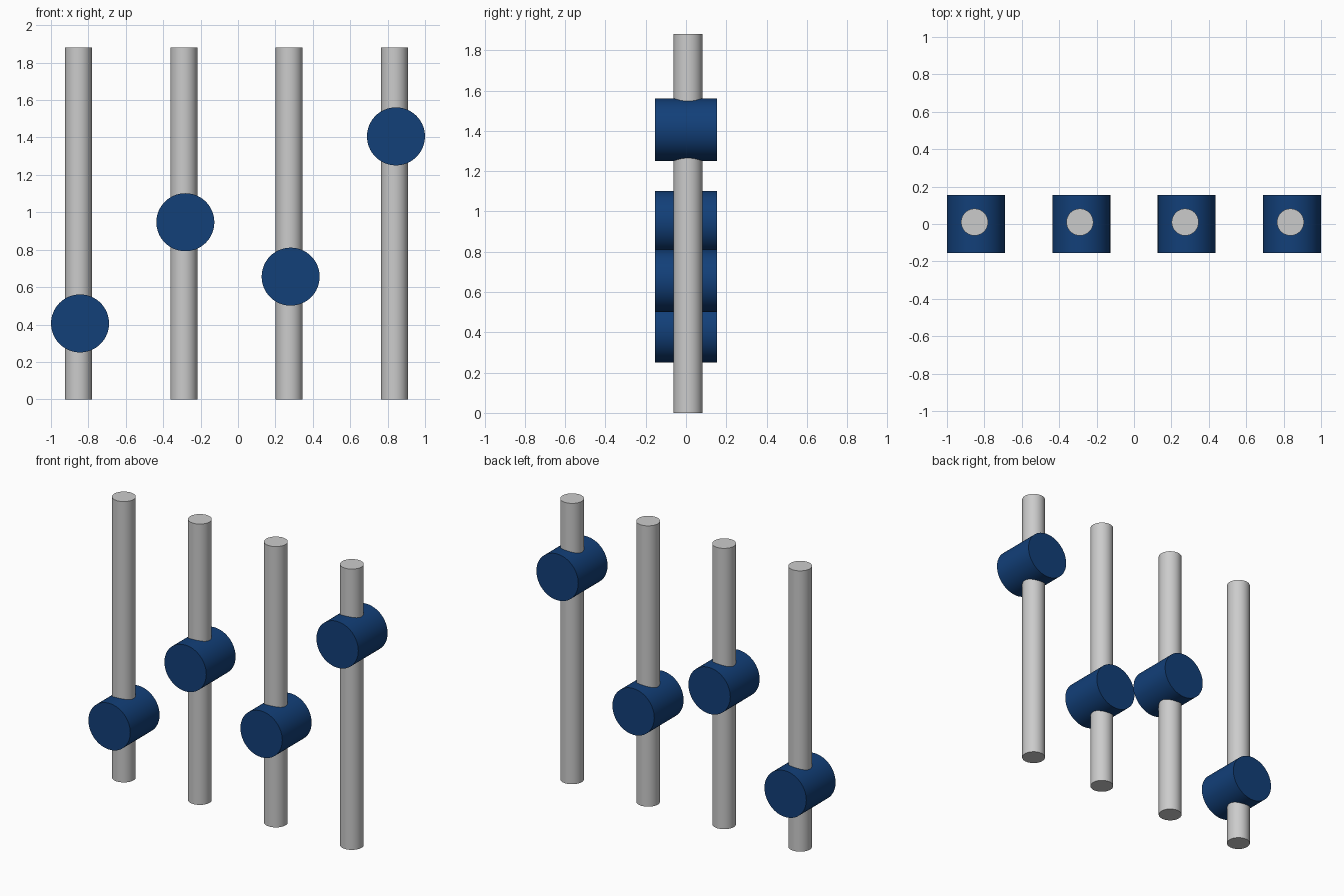
import bpy, math

if "Cube" in bpy.data.objects:
    bpy.data.objects.remove(bpy.data.objects["Cube"])

blue = bpy.data.materials.new("blue")
blue.diffuse_color = (0.006, 0.05, 0.19, 1)
blue.use_nodes = True
blue.node_tree.nodes["Principled BSDF"].inputs["Base Color"].default_value = blue.diffuse_color


def cylinder(name, radius, depth, location, rotation=(0, 0, 0), material=None):
    bpy.ops.mesh.primitive_cylinder_add(vertices=64, radius=radius, depth=depth,
                                        location=location, rotation=rotation)
    obj = bpy.context.object
    obj.name = name
    bpy.ops.object.shade_smooth_by_angle(angle=math.radians(30))
    if material:
        obj.data.materials.append(material)
    return obj


ROD_HEIGHT = 1.88
SPACING = 0.563
KNOB_HEIGHTS = [0.406, 0.947, 0.656, 1.406]

# Four slider rods, each threaded through a horizontal knob
for i, z in enumerate(KNOB_HEIGHTS):
    x = (i - 1.5) * SPACING
    cylinder(f"rod_{i + 1}", 0.072, ROD_HEIGHT, (x - 0.008, 0.01, ROD_HEIGHT / 2))
    cylinder(f"knob_{i + 1}", 0.155, 0.31, (x, 0, z), (math.pi / 2, 0, 0), blue)
